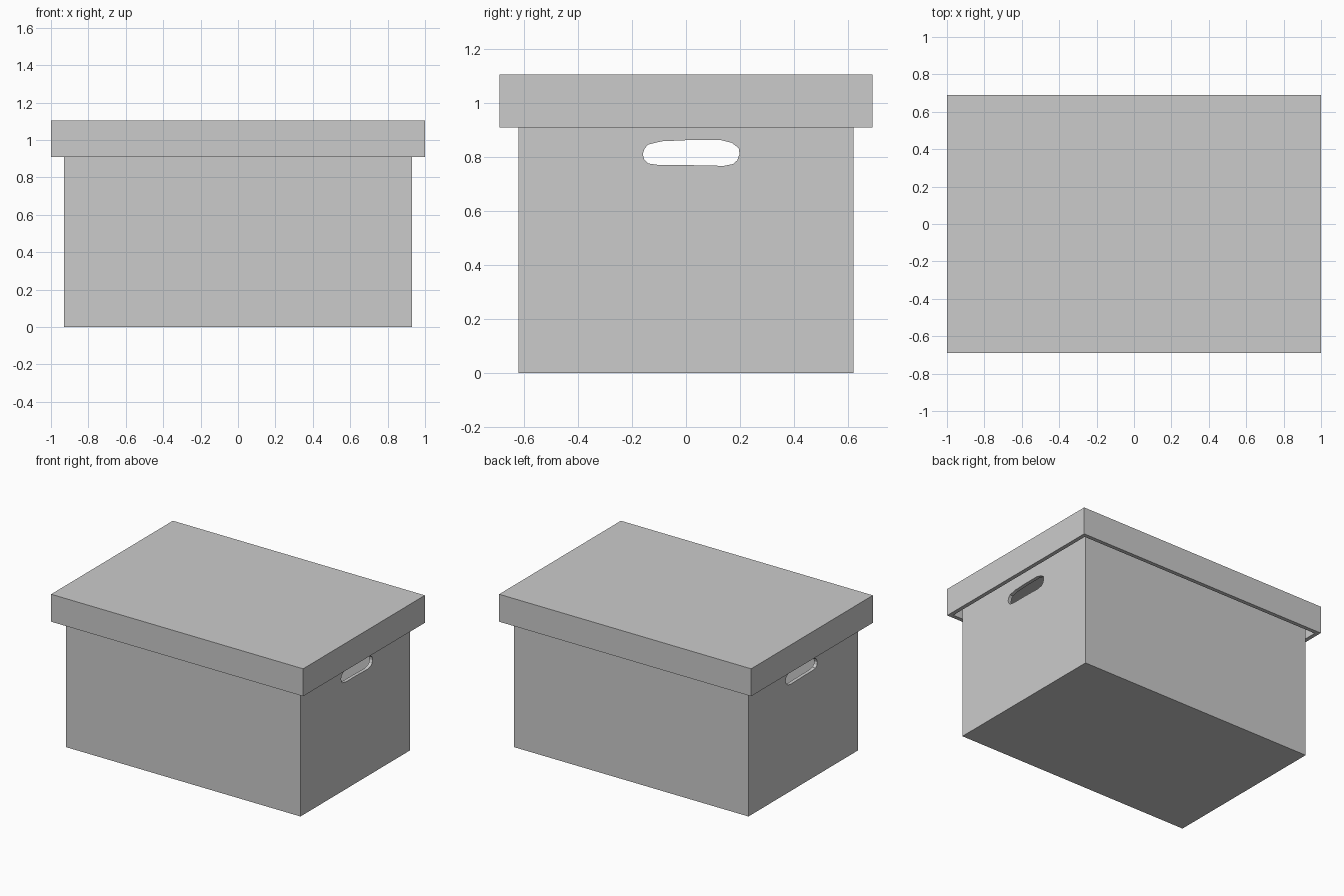
import bpy, bmesh
from mathutils import Vector

if "Cube" in bpy.data.objects:
    bpy.data.objects.remove(bpy.data.objects["Cube"])


def tray(name, hx, hy, z_closed, z_open, wall):
    """Hollow rectangular box: closed at z_closed, open at z_open."""
    bm = bmesh.new()
    bmesh.ops.create_cube(bm, size=1)
    lo, hi = min(z_closed, z_open), max(z_closed, z_open)
    for v in bm.verts:
        v.co = Vector((v.co.x * 2 * hx, v.co.y * 2 * hy, hi if v.co.z > 0 else lo))
    rim = next(f for f in bm.faces
               if all(abs(v.co.z - z_open) < 1e-5 for v in f.verts))
    # inset the open side, then push it down to leave a floor
    bmesh.ops.inset_region(bm, faces=[rim], thickness=wall)
    inner = bmesh.ops.extrude_discrete_faces(bm, faces=[rim])["faces"][0]
    floor = z_closed + (wall if z_open > z_closed else -wall)
    for v in inner.verts:
        v.co.z = floor
    bmesh.ops.recalc_face_normals(bm, faces=bm.faces)
    return make_object(name, bm)


def make_object(name, bm):
    mesh = bpy.data.meshes.new(name)
    bm.to_mesh(mesh)
    bm.free()
    obj = bpy.data.objects.new(name, mesh)
    bpy.context.collection.objects.link(obj)
    return obj


# Box body and overhanging lid
body = tray("box_body", 0.93, 0.62, 0.0, 1.06, 0.035)
lid = tray("lid", 1.0, 0.69, 1.105, 0.908, 0.04)

# Hand-hole outline (y, z), swept through both end walls
outline = [(-0.16, 0.81), (-0.155, 0.79), (-0.14, 0.775), (-0.10, 0.769),
           (0.0, 0.769), (0.14, 0.766), (0.175, 0.773), (0.19, 0.787),
           (0.198, 0.81), (0.195, 0.832), (0.17, 0.851), (0.13, 0.861),
           (0.0, 0.861), (-0.09, 0.857), (-0.14, 0.845), (-0.153, 0.83)]
bm = bmesh.new()
face = bm.faces.new([bm.verts.new((-1.2, y, z)) for y, z in outline])
ext = bmesh.ops.extrude_face_region(bm, geom=[face])["geom"]
for v in ext:
    if isinstance(v, bmesh.types.BMVert):
        v.co.x = 1.2
bmesh.ops.recalc_face_normals(bm, faces=bm.faces)
cutter = make_object("hand_hole_cutter", bm)
cutter.hide_render = True

# Cut the hand holes, then discard the cutter
mod = body.modifiers.new("hand_holes", "BOOLEAN")
mod.operation = "DIFFERENCE"
mod.solver = "EXACT"
mod.object = cutter
bpy.context.view_layer.objects.active = body
bpy.ops.object.modifier_apply(modifier=mod.name)
bpy.data.objects.remove(cutter)
